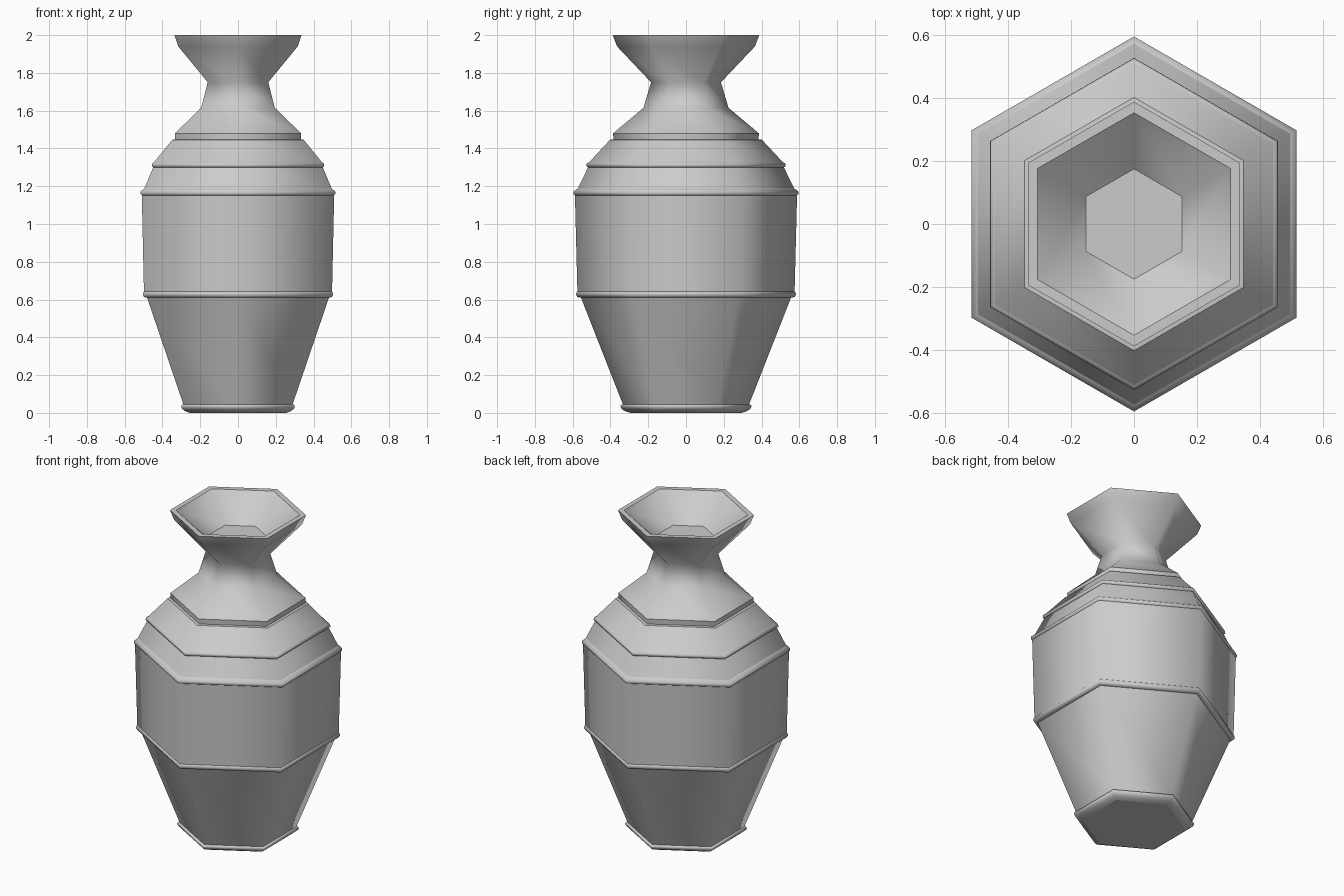
import bpy, bmesh, math

if "Cube" in bpy.data.objects:
    bpy.data.objects.remove(bpy.data.objects["Cube"])

SIDES = 6


def lathe(name, profile, sharp):
    """Six-sided lathe, corners on +-y; profile = (corner radius, z), both ends capped.
    The rings whose index is in 'sharp' keep a hard crease."""
    bm = bmesh.new()
    rings = []
    for r, z in profile:
        rings.append([bm.verts.new((r * math.sin(math.tau * i / SIDES),
                                    r * math.cos(math.tau * i / SIDES), z))
                      for i in range(SIDES)])
    for a, b in zip(rings, rings[1:]):
        for i in range(SIDES):
            j = (i + 1) % SIDES
            bm.faces.new((a[i], a[j], b[j], b[i]))
    bm.faces.new(rings[0])
    bm.faces.new(rings[-1])
    bmesh.ops.recalc_face_normals(bm, faces=bm.faces)
    for f in bm.faces:
        f.smooth = True
    for k in sharp:
        for i in range(SIDES):
            bm.edges.get((rings[k][i], rings[k][(i + 1) % SIDES])).smooth = False
    mesh = bpy.data.meshes.new(name)
    bm.to_mesh(mesh)
    bm.free()
    obj = bpy.data.objects.new(name, mesh)
    bpy.context.collection.objects.link(obj)
    return obj


profile = [
    # foot with rounded band
    (0.295, 0.0), (0.32, 0.008), (0.34, 0.02), (0.347, 0.033), (0.345, 0.042), (0.334, 0.045),
    # tapered lower body and waist band
    (0.556, 0.61), (0.575, 0.613), (0.582, 0.625), (0.58, 0.638), (0.575, 0.642),
    # belly and upper band
    (0.588, 1.152), (0.595, 1.158), (0.595, 1.172), (0.577, 1.185), (0.572, 1.19),
    # shoulder band
    (0.518, 1.30), (0.527, 1.305), (0.526, 1.32), (0.512, 1.328),
    # shoulder and collar step
    (0.402, 1.446), (0.384, 1.448), (0.386, 1.48),
    # neck and flared mouth
    (0.225, 1.615), (0.185, 1.75), (0.365, 1.94), (0.388, 2.0),
    # inside of the mouth, down to a flat floor
    (0.353, 2.0), (0.175, 1.847),
]
lathe("vase", profile, [0, 5, 6, 10, 11, 15, 16, 19, 20, 21, 22, 26, 27, 28])
